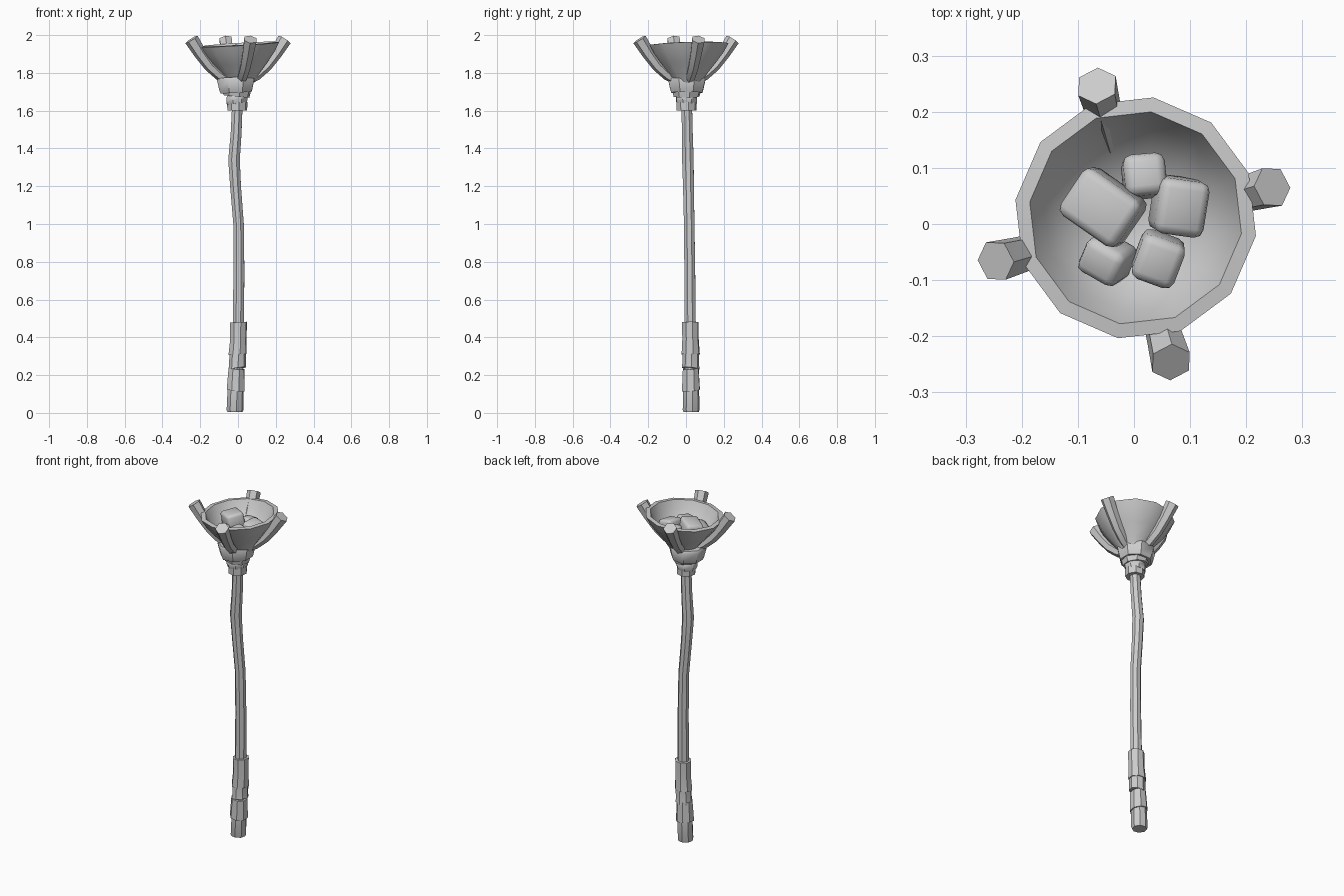
import bpy, bmesh, math
from mathutils import Vector, Matrix, Euler

cube = bpy.data.objects.get("Cube")
if cube:
    bpy.data.objects.remove(cube, do_unlink=True)

grey = bpy.data.materials.new("plain_grey")
grey.use_nodes = True
COLOUR = (0.6, 0.6, 0.6, 1)
grey.diffuse_color = COLOUR
grey.node_tree.nodes["Principled BSDF"].inputs["Base Color"].default_value = COLOUR


def finish(name, bm, angle=40):
    """Turn a bmesh into a named, shaded object."""
    bmesh.ops.recalc_face_normals(bm, faces=bm.faces)
    mesh = bpy.data.meshes.new(name)
    bm.to_mesh(mesh)
    bm.free()
    mesh.materials.append(grey)
    ob = bpy.data.objects.new(name, mesh)
    bpy.context.collection.objects.link(ob)
    bpy.ops.object.select_all(action="DESELECT")
    ob.select_set(True)
    bpy.context.view_layer.objects.active = ob
    bpy.ops.object.shade_smooth_by_angle(angle=math.radians(angle))
    return ob


def loft(name, rings, sides, turn=0, angle=40):
    """Skin rings given as (centre, radius, axis); cap both ends."""
    bm = bmesh.new()
    loops = []
    for centre, radius, axis in rings:
        # steepest frame keeps rings aligned along a path in one plane
        side = Vector((-axis.y, axis.x, 0))
        side = side.normalized() if side.length > 0.3 else Vector((1, 0, 0))
        other = axis.normalized().cross(side).normalized()
        side = other.cross(axis.normalized())
        loop = []
        for i in range(sides):
            a = math.radians(turn) + math.tau * i / sides
            loop.append(bm.verts.new(centre + radius * (math.cos(a) * side + math.sin(a) * other)))
        loops.append(loop)
    for lo, hi in zip(loops, loops[1:]):
        for i in range(sides):
            j = (i + 1) % sides
            bm.faces.new((lo[i], lo[j], hi[j], hi[i]))
    bm.faces.new(loops[0])
    bm.faces.new(loops[-1])
    return finish(name, bm, angle)


def upright(name, points, sides, turn=0, lean=(0, 0), angle=40):
    """Loft of (x, y, z, radius) rings, leaning slightly off vertical."""
    axis = Vector((lean[0], lean[1], 1))
    return loft(name, [(Vector(p[:3]), p[3], axis) for p in points], sides, turn, angle)


# Crooked wooden shaft
upright("shaft", [
    (-0.01, 0.025, 0.05, 0.032), (0.002, 0.022, 0.48, 0.032),
    (0.005, 0.02, 0.75, 0.031), (0.003, 0.017, 1.0, 0.03),
    (-0.013, 0.013, 1.2, 0.031), (-0.021, 0.01, 1.34, 0.033),
    (-0.01, 0.007, 1.48, 0.031), (-0.003, 0.004, 1.64, 0.03)], 8, 22)

# Wrapped grip sections
upright("grip_end", [(-0.016, 0.027, 0.005, 0.041), (-0.016, 0.027, 0.015, 0.045),
                     (-0.012, 0.027, 0.14, 0.043)], 8, 10)
upright("grip_wrap_low", [(-0.012, 0.026, 0.12, 0.051), (-0.008, 0.025, 0.235, 0.045)],
        8, 20, (0.12, -0.1))
upright("grip_wrap_middle", [(-0.004, 0.025, 0.235, 0.048), (-0.003, 0.025, 0.255, 0.045),
                             (-0.001, 0.025, 0.32, 0.045)], 8, 5, (-0.15, 0.1))
upright("grip_wrap_high", [(-0.002, 0.025, 0.31, 0.05), (0.002, 0.024, 0.39, 0.045),
                           (0.003, 0.023, 0.48, 0.046)], 8, 15, (-0.06, 0))

# Stacked bands under the bowl
upright("band_low", [(-0.004, 0.003, 1.6, 0.053), (-0.004, 0.003, 1.645, 0.055)], 8, 10)
upright("band_middle", [(-0.006, 0.003, 1.635, 0.055), (-0.006, 0.003, 1.65, 0.06),
                        (-0.006, 0.003, 1.675, 0.06), (-0.006, 0.003, 1.69, 0.05)],
        8, 25, (-0.1, 0.05))
upright("collar_low", [(-0.008, 0.003, 1.675, 0.07), (-0.009, 0.004, 1.72, 0.082)],
        8, 12, (0.1, 0))
upright("collar_high", [(-0.01, 0.004, 1.695, 0.088), (-0.011, 0.004, 1.71, 0.094),
                        (-0.012, 0.004, 1.765, 0.107), (-0.012, 0.004, 1.778, 0.1)],
        8, 22, (-0.06, 0))

# Open bowl: outer wall, rim and inner wall as one skin, tilted a little
TILT = 0.06
bowl = [(0.07, 1.745), (0.1, 1.79), (0.15, 1.85), (0.192, 1.905), (0.217, 1.95),
        (0.191, 1.953), (0.168, 1.905), (0.13, 1.855), (0.08, 1.82), (0.03, 1.805)]
upright("bowl", [(0.003 - TILT * (z - 1.95), 0.011, z, r) for r, z in bowl],
        12, 21.6, (-TILT, -0.03), 35)

# Four bent prongs cradling the bowl
PRONG = [(0.04, 1.755, 0.027), (0.1, 1.787, 0.028), (0.155, 1.835, 0.03),
         (0.205, 1.9, 0.033), (0.255, 1.977, 0.038)]
for number in range(4):
    heading = math.radians(15 + 90 * number)
    out = Vector((math.cos(heading), math.sin(heading), 0))
    path = [out * r + Vector((0, 0, z)) for r, z, _ in PRONG]
    rings = []
    for i, (point, spec) in enumerate(zip(path, PRONG)):
        axis = path[min(i + 1, len(path) - 1)] - path[max(i - 1, 0)]
        rings.append((point, spec[2], axis.normalized()))
    loft(f"prong_{number + 1}", rings, 6, 15, 50)

# Rounded coals resting in the bowl: centre, size, rotation in degrees
COALS = [((-0.055, 0.03, 1.895), (0.125, 0.1, 0.09), (8, -8, -35)),
         ((0.018, 0.085, 1.865), (0.075, 0.075, 0.08), (-8, 5, 5)),
         ((0.08, 0.032, 1.87), (0.09, 0.1, 0.09), (5, 12, -8)),
         ((0.043, -0.062, 1.865), (0.08, 0.085, 0.085), (10, 5, -20)),
         ((-0.047, -0.062, 1.855), (0.08, 0.07, 0.08), (25, -15, -30))]
for number, (centre, size, turn) in enumerate(COALS):
    bm = bmesh.new()
    bmesh.ops.create_cube(bm, size=1)
    bmesh.ops.scale(bm, vec=size, verts=bm.verts)
    bmesh.ops.bevel(bm, geom=bm.edges[:], offset=0.016, segments=2, profile=0.5, affect="EDGES")
    spin = Euler([math.radians(a) for a in turn]).to_matrix().to_4x4()
    bm.transform(Matrix.Translation(centre) @ spin)
    finish(f"coal_{number + 1}", bm, 60)
